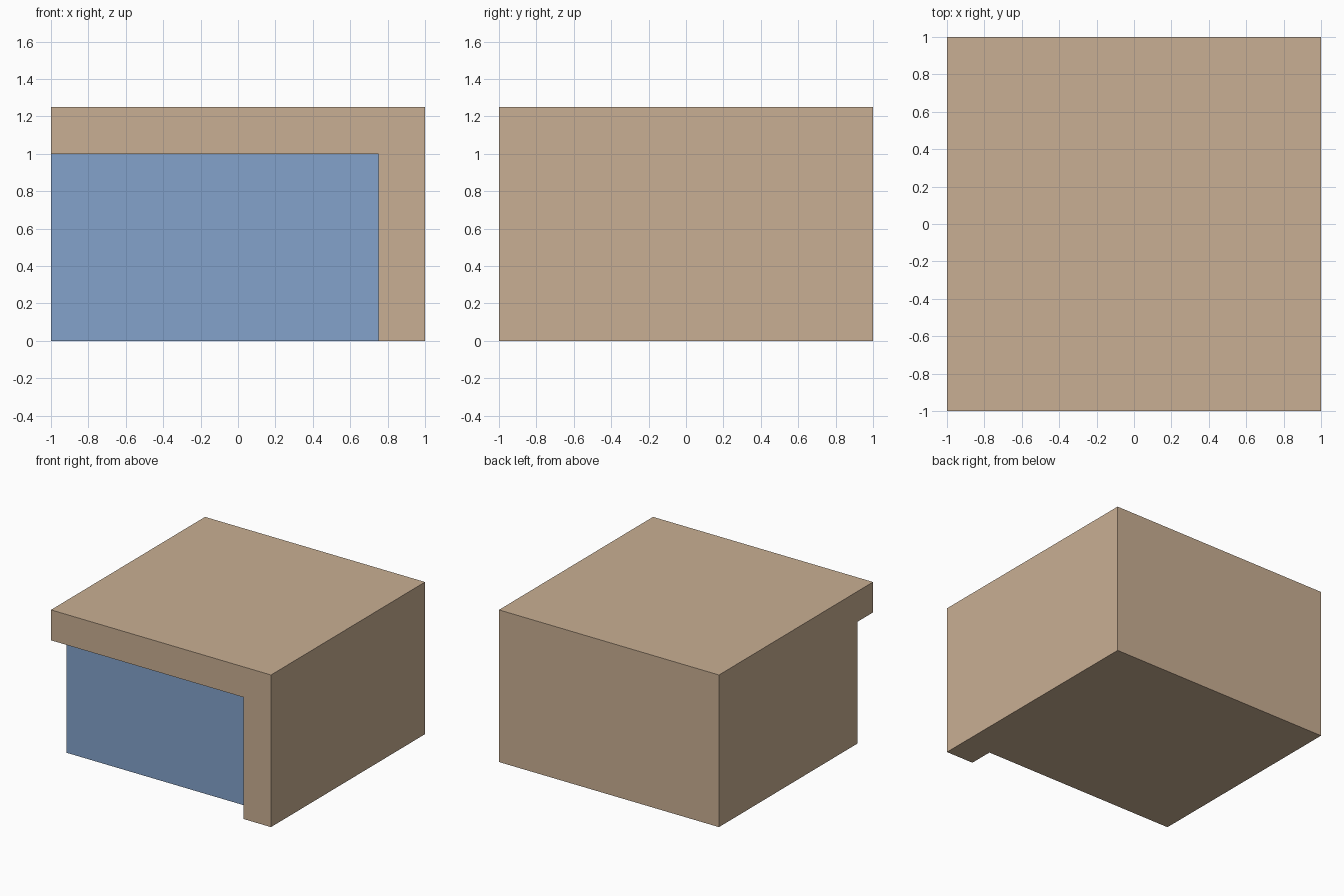
import bpy

if "Cube" in bpy.data.objects:
    bpy.data.objects.remove(bpy.data.objects["Cube"])


def material(name, color):
    m = bpy.data.materials.new(name)
    m.diffuse_color = (*color, 1)
    m.use_nodes = True
    m.node_tree.nodes["Principled BSDF"].inputs["Base Color"].default_value = m.diffuse_color
    return m


def box(name, lo, hi):
    size = [b - a for a, b in zip(lo, hi)]
    mid = [(a + b) / 2 for a, b in zip(lo, hi)]
    bpy.ops.mesh.primitive_cube_add(size=1, location=mid)
    ob = bpy.context.object
    ob.name = name
    ob.scale = size
    bpy.ops.object.transform_apply(location=True, rotation=False, scale=True)
    return ob


RECESS_Y = -0.8

tan = material("warm tan", (0.584, 0.429, 0.292))
blue = material("soft blue", (0.227, 0.361, 0.597))

# Main block, and a cutter for the porch open to the front and left
block = box("building_block", (-1, -1, 0), (1, 1, 1.25))
cutter = box("porch_cutter", (-1.5, -1.5, -0.5), (0.75, RECESS_Y, 1.0))
cutter.hide_render = True

cut = block.modifiers.new("porch", "BOOLEAN")
cut.operation = "DIFFERENCE"
cut.solver = "EXACT"
cut.object = cutter
bpy.context.view_layer.objects.active = block
bpy.ops.object.modifier_apply(modifier=cut.name)
bpy.data.objects.remove(cutter, do_unlink=True)

# Recessed front wall is blue, everything else tan
block.data.materials.clear()
block.data.materials.append(tan)
block.data.materials.append(blue)
for f in block.data.polygons:
    recessed = f.normal.y < -0.9 and abs(f.center.y - RECESS_Y) < 0.01
    f.material_index = 1 if recessed else 0
    f.use_smooth = False
